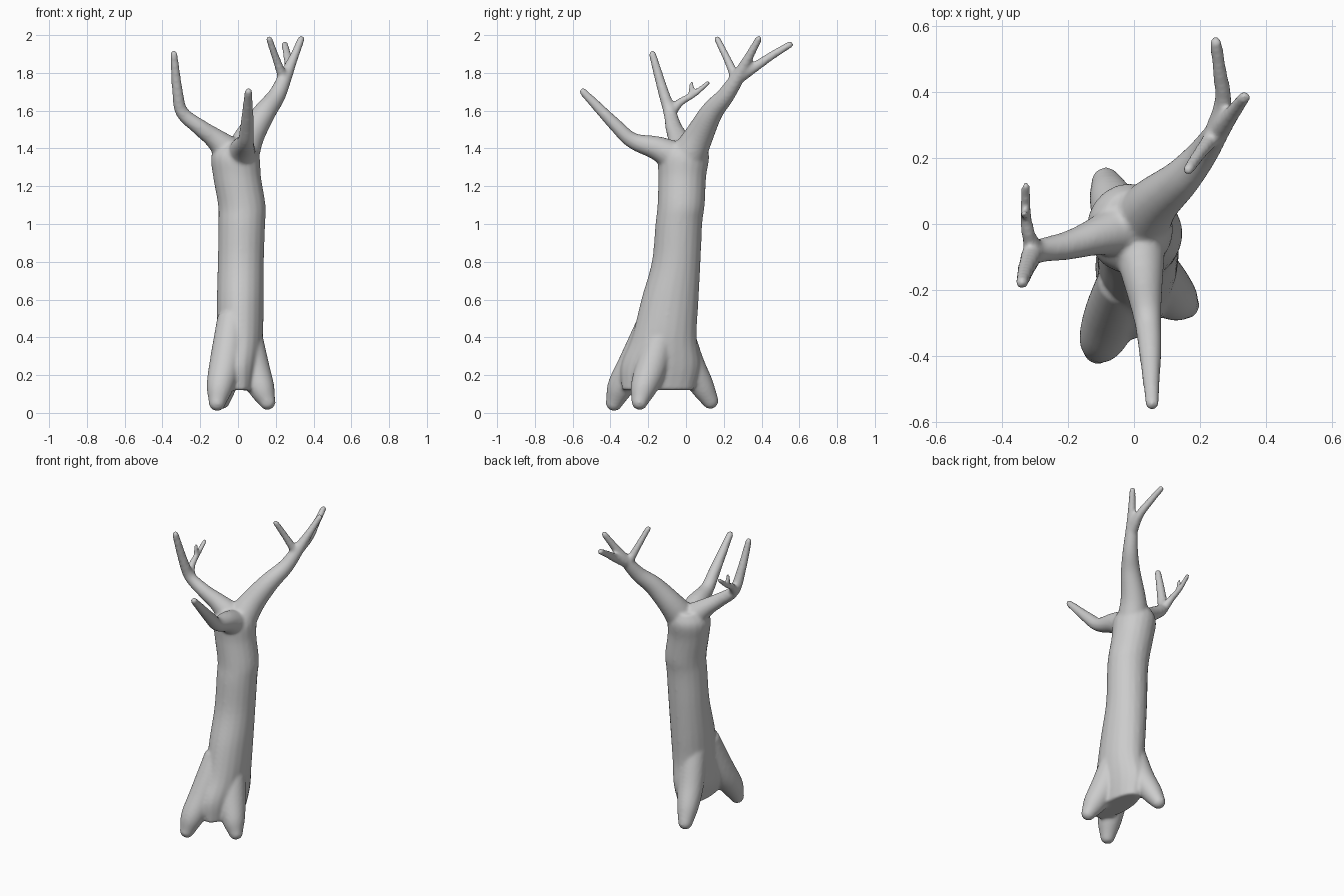
import bpy, bmesh, math
from mathutils import Vector

cube = bpy.data.objects.get("Cube")
if cube:
    bpy.data.objects.remove(cube, do_unlink=True)

SIDES = 20
bm = bmesh.new()


def skin(rings):
    """Bridge rings of coordinates into a closed tube."""
    loops = [[bm.verts.new(co) for co in ring] for ring in rings]
    for a, b in zip(loops, loops[1:]):
        for i in range(SIDES):
            j = (i + 1) % SIDES
            bm.faces.new((a[i], a[j], b[j], b[i]))
    bm.faces.new(reversed(loops[0]))
    bm.faces.new(loops[-1])


def smooth_path(points, steps=5):
    """Catmull-Rom interpolation of tuples of any length."""
    pts = [Vector(p) for p in points]
    pts = [2 * pts[0] - pts[1]] + pts + [2 * pts[-1] - pts[-2]]
    out = []
    for a, b, c, d in zip(pts, pts[1:], pts[2:], pts[3:]):
        for s in range(steps):
            t = s / steps
            out.append(0.5 * (2 * b + (c - a) * t + (2 * a - 5 * b + 4 * c - d) * t * t
                              + (3 * b - a - 3 * c + d) * t ** 3))
    return out + [pts[-2]]


def circle():
    for i in range(SIDES):
        angle = math.tau * i / SIDES
        yield math.cos(angle), math.sin(angle)


def limb(*points):
    """Round tapering limb through (x, y, z, radius), with a domed tip."""
    path = [(p.to_3d() if len(p) == 3 else Vector(p[:3]), p[3]) for p in smooth_path(points)]
    end, radius = path[-1]
    heading = (end - path[-2][0]).normalized()
    for a in (30, 55, 75):
        a = math.radians(a)
        path.append((end + heading * radius * math.sin(a), radius * math.cos(a)))
    rings, side, last = [], None, len(path) - 1
    for i, (centre, r) in enumerate(path):
        axis = (path[min(i + 1, last)][0] - path[max(i - 1, 0)][0]).normalized()
        side = (side or axis.orthogonal())
        side = (side - axis * side.dot(axis)).normalized()
        other = axis.cross(side)
        rings.append([centre + (side * c + other * s) * r for c, s in circle()])
    skin(rings)


def trunk(*sections):
    """Upright trunk from (x, y, z, x radius, y radius)."""
    skin([[(x + rx * c, y + ry * s, z) for c, s in circle()]
          for x, y, z, rx, ry in smooth_path(sections)])


trunk((.01, -.15, .12, .08, .19), (0, -.135, .25, .115, .21), (.01, -.115, .4, .122, .172),
      (.012, -.085, .6, .124, .152), (.015, -.052, .8, .122, .129), (.02, -.038, 1, .124, .124),
      (.02, -.026, 1.1, .126, .125), (-.005, -.02, 1.25, .127, .127),
      (-.014, -.012, 1.36, .128, .135), (-.01, 0, 1.43, .09, .1))

# Three spreading roots
limb((-.03, -.17, .5, .08), (-.065, -.27, .27, .085), (-.095, -.345, .14, .072), (-.11, -.38, .055, .046))
limb((.04, -.12, .45, .08), (.08, -.18, .25, .085), (.125, -.225, .13, .07), (.155, -.245, .06, .045))
limb((-.02, -.06, .5, .08), (-.045, .01, .28, .08), (-.07, .08, .15, .066), (-.085, .128, .065, .045))

# Front branch
limb((.01, -.03, 1.34, .09), (.025, -.15, 1.4, .065), (.04, -.28, 1.44, .043),
     (.048, -.37, 1.52, .036), (.055, -.545, 1.7, .021))

# Right branch with its side twigs
limb((-.02, -.01, 1.36, .09), (-.12, -.04, 1.45, .057), (-.2, -.065, 1.51, .044),
     (-.295, -.085, 1.59, .035), (-.32, -.12, 1.7, .029), (-.34, -.178, 1.9, .02))
limb((-.3, -.08, 1.59, .03), (-.32, -.03, 1.645, .022), (-.328, .04, 1.685, .017), (-.328, .115, 1.745, .014))
limb((-.328, .025, 1.675, .016), (-.332, .03, 1.745, .012))

# Rear left branch with its three tips
limb((.01, 0, 1.34, .1), (.06, .065, 1.46, .078), (.14, .135, 1.59, .06),
     (.205, .21, 1.68, .047), (.25, .275, 1.78, .037), (.29, .325, 1.87, .026), (.335, .385, 1.98, .019))
limb((.24, .265, 1.77, .027), (.2, .215, 1.88, .021), (.165, .165, 1.98, .018))
limb((.245, .27, 1.77, .035), (.27, .37, 1.835, .027), (.26, .46, 1.895, .022), (.248, .55, 1.95, .019))

mesh = bpy.data.meshes.new("tree")
bmesh.ops.recalc_face_normals(bm, faces=bm.faces)
bm.to_mesh(mesh)
bm.free()
tree = bpy.data.objects.new("tree", mesh)
bpy.context.collection.objects.link(tree)

bark = bpy.data.materials.new("grey bark")
bark.use_nodes = True
colour = (.6, .6, .6, 1)
bark.diffuse_color = colour
bark.node_tree.nodes["Principled BSDF"].inputs["Base Color"].default_value = colour
mesh.materials.append(bark)

# Fuse the limbs into one soft skin
remesh = tree.modifiers.new("fuse", 'REMESH')
remesh.mode = 'VOXEL'
remesh.voxel_size = .009
remesh.use_smooth_shade = True
soften = tree.modifiers.new("soften", 'SMOOTH')
soften.factor = .5
soften.iterations = 10
